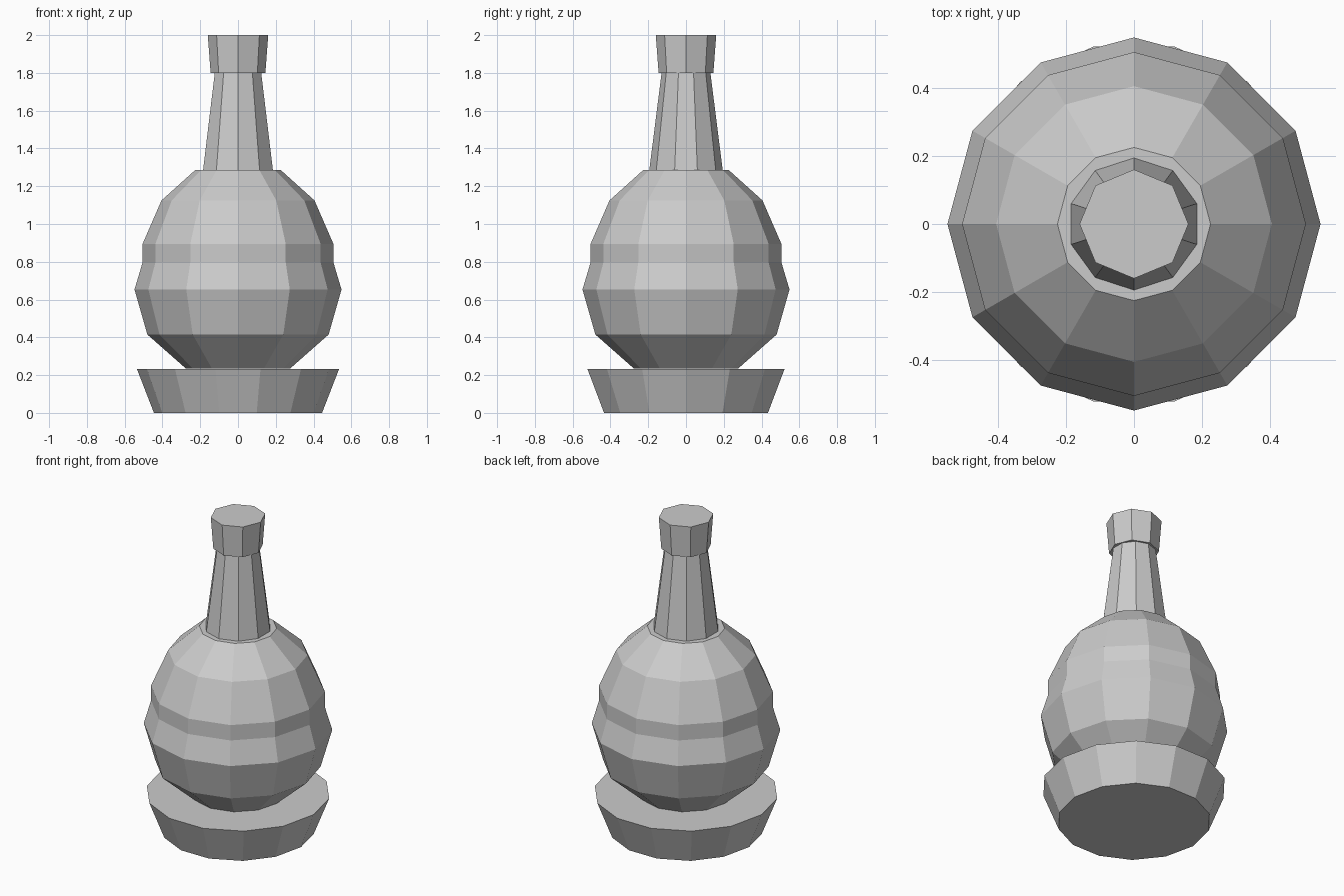
import bpy
import bmesh
from math import cos, sin, pi

cube = bpy.data.objects.get("Cube")
if cube:
    bpy.data.objects.remove(cube, do_unlink=True)

grey = bpy.data.materials.new("plain grey")
grey.use_nodes = True
colour = (0.6, 0.6, 0.6, 1)
grey.diffuse_color = colour
grey.node_tree.nodes["Principled BSDF"].inputs["Base Color"].default_value = colour


def turned(name, sides, profile, start=0.0):
    """Closed faceted solid from (radius, height) rings, bottom to top."""
    bm = bmesh.new()
    rings = []
    for r, z in profile:
        angles = [start + 2 * pi * i / sides for i in range(sides)]
        rings.append([bm.verts.new((r * cos(a), r * sin(a), z)) for a in angles])
    for low, high in zip(rings, rings[1:]):
        for i in range(sides):
            j = (i + 1) % sides
            bm.faces.new((low[i], low[j], high[j], high[i]))
    bm.faces.new(rings[0][::-1])
    bm.faces.new(rings[-1])
    mesh = bpy.data.meshes.new(name)
    bm.to_mesh(mesh)
    bm.free()
    mesh.materials.append(grey)
    obj = bpy.data.objects.new(name, mesh)
    bpy.context.collection.objects.link(obj)
    return obj


# Flared foot
turned("base", 14, [(0.445, 0), (0.535, 0.232)])

# Round body with a shallow waist band
turned("body", 12, [(0.275, 0.234), (0.48, 0.415), (0.548, 0.653), (0.505, 0.797),
                    (0.505, 0.895), (0.405, 1.125), (0.225, 1.287)])

# Tapered neck, a corner facing the front
turned("neck", 10, [(0.195, 1.28), (0.128, 1.81)], pi / 2)

# Stopper, wider at the top
turned("stopper", 8, [(0.145, 1.8), (0.16, 2.0)])
